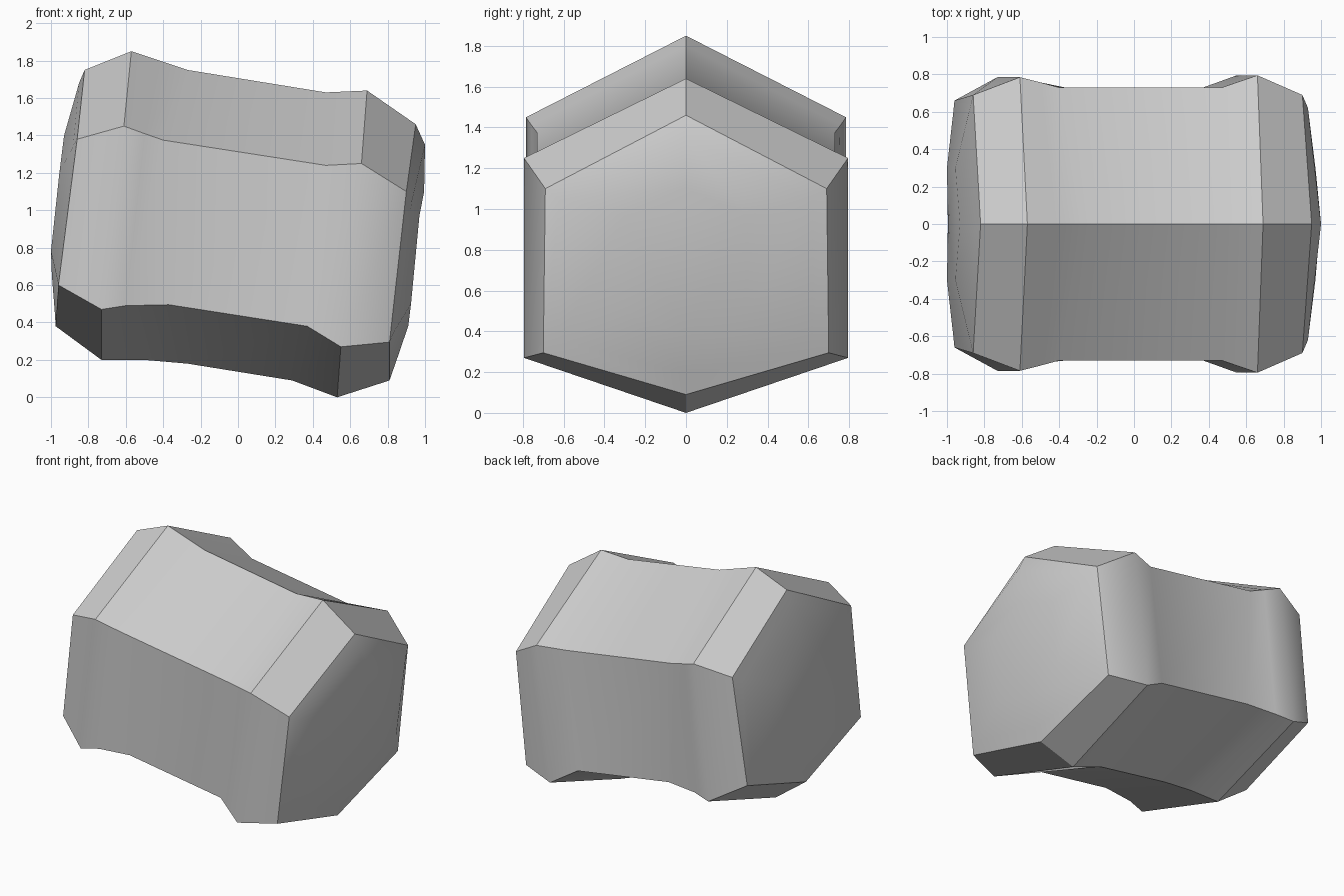
import bpy
import bmesh

# Remove the default cube
default_cube = bpy.data.objects.get("Cube")
if default_cube:
    bpy.data.objects.remove(default_cube, do_unlink=True)

# Plain grey material
grey = bpy.data.materials.new("plain grey")
grey.use_nodes = True
colour = (0.6, 0.6, 0.6, 1)
grey.diffuse_color = colour
grey.node_tree.nodes["Principled BSDF"].inputs["Base Color"].default_value = colour


def section(bm, ridge, shoulder, hip, keel):
    """Six-sided section, mirrored front to back; ridge and keel lie on the centre plane."""
    points = [
        (ridge[0], 0, ridge[1]),
        (shoulder[0], shoulder[1], shoulder[2]),
        (hip[0], hip[1], hip[2]),
        (keel[0], 0, keel[1]),
        (hip[0], -hip[1], hip[2]),
        (shoulder[0], -shoulder[1], shoulder[2]),
    ]
    return [bm.verts.new(point) for point in points]


bm = bmesh.new()

# Domed right end
right_dome = [
    section(bm, ridge=(-.93, 1.4), shoulder=(-.955, .3, 1.2), hip=(-1, .3, .78), keel=(-.995, .65)),
    section(bm, ridge=(-.85, 1.68), shoulder=(-.882, .6, 1.34), hip=(-.966, .6, .63), keel=(-.98, .46)),
]

# Body: bevelled rim, flare, waist, flare, bevelled rim
right_rim = section(bm, ridge=(-.82, 1.75), shoulder=(-.86, .69, 1.38), hip=(-.96, .66, .6), keel=(-.975, .38))
right_flare = section(bm, ridge=(-.57, 1.85), shoulder=(-.61, .785, 1.45), hip=(-.73, .785, .47), keel=(-.73, .2))
right_neck = section(bm, ridge=(-.42, 1.8), shoulder=(-.5, .757, 1.41), hip=(-.6, .755, .49), keel=(-.5, .2))
right_waist = section(bm, ridge=(-.27, 1.75), shoulder=(-.4, .73, 1.375), hip=(-.37, .73, .495), keel=(-.27, .18))
left_waist = section(bm, ridge=(.47, 1.63), shoulder=(.47, .73, 1.24), hip=(.37, .73, .38), keel=(.29, .09))
left_flare = section(bm, ridge=(.69, 1.64), shoulder=(.66, .795, 1.25), hip=(.55, .795, .27), keel=(.53, 0))
left_rim = section(bm, ridge=(.95, 1.46), shoulder=(.9, .69, 1.1), hip=(.81, .7, .295), keel=(.81, .09))
body = [right_rim, right_flare, right_neck, right_waist, left_waist, left_flare, left_rim]

# Domed left end
left_dome = [
    section(bm, ridge=(1, 1.35), shoulder=(.93, .62, 1.05), hip=(.84, .62, .36), keel=(.845, .19)),
    section(bm, ridge=(.995, 1.1), shoulder=(.97, .3, .97), hip=(.925, .3, .5), keel=(.91, .38)),
]

# Skin all sections in order and close both ends
sections = right_dome + body + left_dome
for first, second in zip(sections, sections[1:]):
    for i in range(6):
        j = (i + 1) % 6
        bm.faces.new((first[i], first[j], second[j], second[i]))
for end in (sections[0], sections[-1]):
    bm.faces.new(end)
bmesh.ops.recalc_face_normals(bm, faces=bm.faces[:])
for face in bm.faces:
    face.smooth = True


def crease(a, b):
    edge = bm.edges.get((a, b))
    if edge:
        edge.smooth = False


# Hard long edges along the body
for first, second in zip(body, body[1:]):
    for a, b in zip(first, second):
        crease(a, b)

# Hard rims all round; flares are hard on roof and underside, soft on the walls
walls = (1, 4)
for ring in (right_rim, right_flare, left_flare, left_rim):
    is_rim = ring in (right_rim, left_rim)
    for i in range(6):
        if is_rim or i not in walls:
            crease(ring[i], ring[(i + 1) % 6])

mesh = bpy.data.meshes.new("flared_block")
bm.to_mesh(mesh)
bm.free()
mesh.materials.append(grey)
block = bpy.data.objects.new("flared_block", mesh)
bpy.context.scene.collection.objects.link(block)
